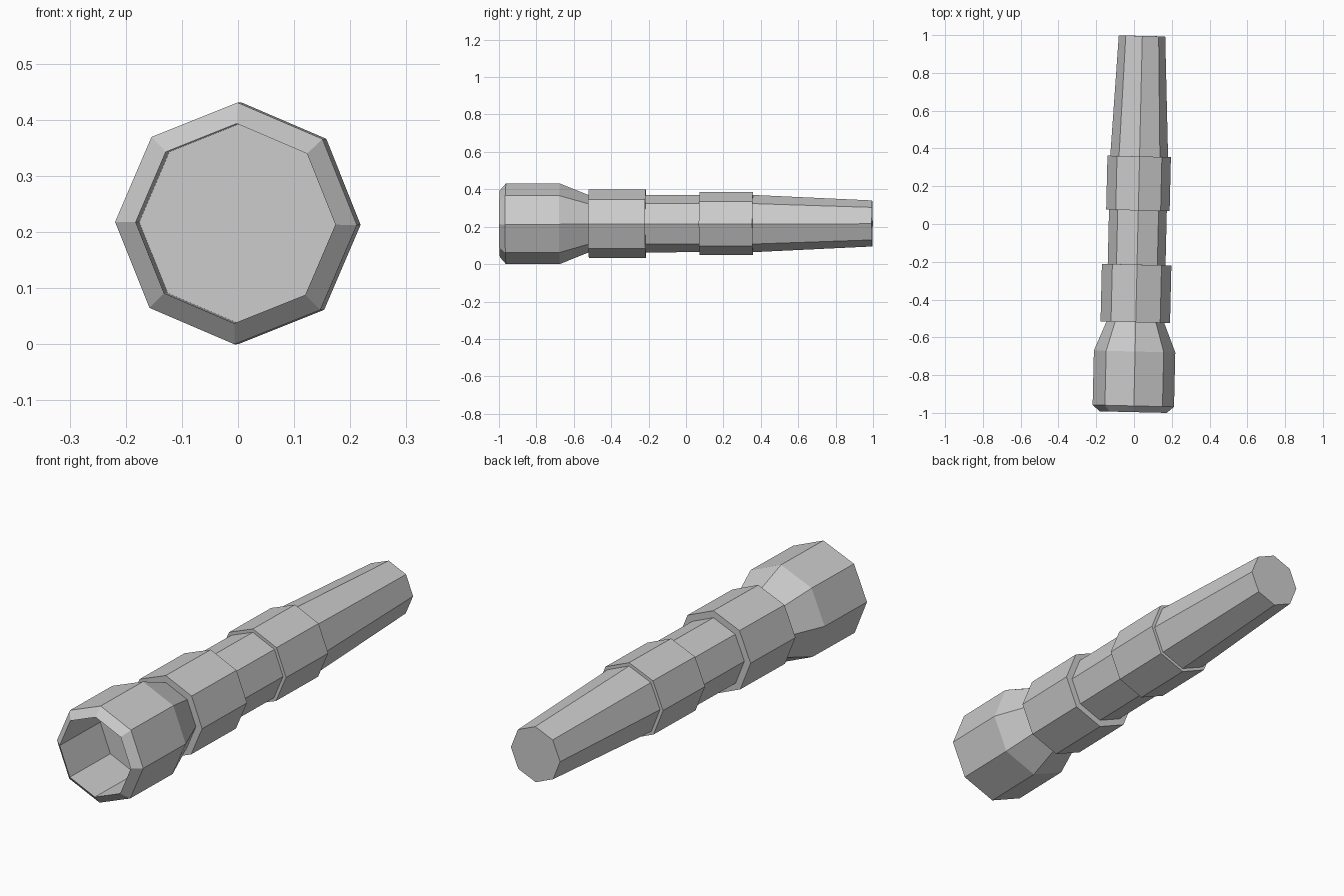
import bpy
import bmesh
from math import cos, sin, pi
from mathutils import Matrix, Euler

cube = bpy.data.objects.get("Cube")
if cube:
    bpy.data.objects.remove(cube, do_unlink=True)

SIDES = 8
# The whole body lies along y, turned very slightly off axis
PLACE = Matrix.Translation((0.019, 0, 0.2165)) @ Euler((0.001, 0.0126, -0.0235)).to_matrix().to_4x4()

grey = bpy.data.materials.new("light grey")
grey.use_nodes = True
COLOUR = (0.6, 0.6, 0.6, 1)
grey.diffuse_color = COLOUR
grey.node_tree.nodes["Principled BSDF"].inputs["Base Color"].default_value = COLOUR


def turned_part(name, profile, cap_start=False, cap_end=False):
    """Sweep (y, radius) points around the long axis as flat-sided rings."""
    bm = bmesh.new()
    rings = []
    for y, r in profile:
        angles = [2 * pi * i / SIDES for i in range(SIDES)]
        rings.append([bm.verts.new((r * cos(a), y, r * sin(a))) for a in angles])
    for a, b in zip(rings, rings[1:]):
        for i in range(SIDES):
            j = (i + 1) % SIDES
            bm.faces.new((a[i], b[i], b[j], a[j]))
    if cap_start:
        bm.faces.new(rings[0])
    if cap_end:
        bm.faces.new(rings[-1][::-1])
    bm.transform(PLACE)
    mesh = bpy.data.meshes.new(name)
    bm.to_mesh(mesh)
    bm.free()
    mesh.materials.append(grey)
    obj = bpy.data.objects.new(name, mesh)
    bpy.context.collection.objects.link(obj)
    return obj


FRONT, BACK = -0.996, 0.996
NECK = 0.153

# Hollow head: recess floor, recess wall, bevelled rim, outer wall, taper
turned_part("head", [(-0.72, 0.178), (FRONT, 0.178), (-0.963, 0.2155),
                     (-0.675, 0.2155), (-0.52, NECK)], cap_start=True)

# Raised collars with stepped ends
for name, start, end, radius in (("front_collar", -0.52, -0.215, 0.184),
                                 ("rear_collar", 0.072, 0.358, 0.168)):
    turned_part(name, [(start, NECK), (start, radius), (end, radius), (end, NECK)])

# Straight grip between the collars
turned_part("grip", [(-0.215, NECK), (0.072, NECK)])

# Tapered tail with a closed end
turned_part("tail", [(0.358, NECK), (BACK, 0.123)], cap_end=True)
